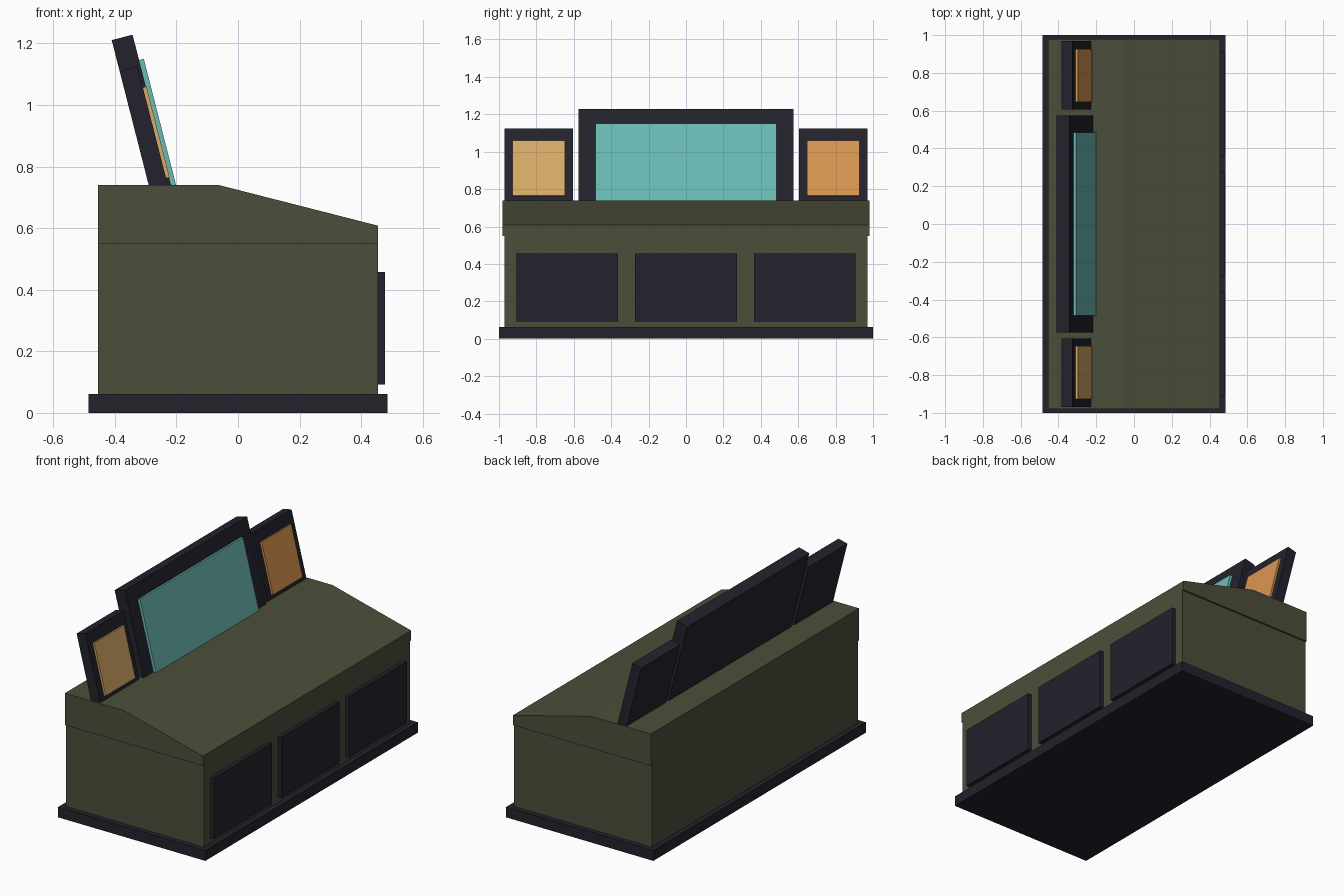
import bpy, bmesh, math

if "Cube" in bpy.data.objects:
    bpy.data.objects.remove(bpy.data.objects["Cube"])


def mat(name, hexcol):
    def lin(c):
        return c / 12.92 if c <= 0.04045 else ((c + 0.055) / 1.055) ** 2.4
    m = bpy.data.materials.new(name)
    m.diffuse_color = [lin(int(hexcol[i:i + 2], 16) / 255) for i in (0, 2, 4)] + [1]
    m.use_nodes = True
    m.node_tree.nodes["Principled BSDF"].inputs["Base Color"].default_value = m.diffuse_color
    return m


OLIVE = mat("olive", "4C4E3A")
DARK = mat("dark_navy", "23222D")
TEAL = mat("teal", "6BBBB5")
AMBER = mat("amber", "D8AB67")
ORANGE = mat("orange", "DA9650")


def prism(name, profile, y0, y1, material):
    """Extrude an (x, z) profile along y."""
    bm = bmesh.new()
    face = bm.faces.new([bm.verts.new((x, y0, z)) for x, z in profile])
    ext = bmesh.ops.extrude_face_region(bm, geom=[face])
    for v in ext["geom"]:
        if isinstance(v, bmesh.types.BMVert):
            v.co.y = y1
    bmesh.ops.recalc_face_normals(bm, faces=bm.faces)
    me = bpy.data.meshes.new(name)
    bm.to_mesh(me)
    bm.free()
    me.materials.append(material)
    ob = bpy.data.objects.new(name, me)
    bpy.context.collection.objects.link(ob)
    return ob


def box(name, x0, x1, y0, y1, z0, z1, material):
    return prism(name, [(x0, z0), (x1, z0), (x1, z1), (x0, z1)], y0, y1, material)


TILT = 0.25
C, S = math.cos(TILT), math.sin(TILT)


def slab(name, d0, d1, l0, l1, y0, y1, material):
    """Leaning box: d = depth from the back plane, l = length up the lean."""
    pts = [(d0, l0), (d1, l0), (d1, l1), (d0, l1)]
    return prism(name, [(-0.29 + d * C - l * S, 0.74 + d * S + l * C) for d, l in pts],
                 y0, y1, material)


# Plinth, cabinet and sloped desk top
box("plinth", -0.485, 0.485, -1, 1, 0, 0.062, DARK)
box("cabinet", -0.455, 0.455, -0.97, 0.97, 0.03, 0.55, OLIVE)
prism("desk_top", [(-0.455, 0.55), (0.455, 0.55), (0.455, 0.608), (-0.062, 0.74),
                   (-0.455, 0.74)], -0.98, 0.98, OLIVE)

# Recess panels along the long side
for i, y in enumerate((-0.635, 0, 0.635)):
    box(f"side_panel_{i + 1}", 0.45, 0.478, y - 0.272, y + 0.272, 0.092, 0.457, DARK)

# Main leaning monitor
slab("main_monitor_frame", 0, 0.07, -0.06, 0.486, -0.575, 0.575, DARK)
slab("main_screen", 0.06, 0.086, -0.06, 0.401, -0.485, 0.485, TEAL)

# Two smaller side monitors
for side, sgn, col in (("left", -1, AMBER), ("right", 1, ORANGE)):
    ys = sorted((sgn * 0.605, sgn * 0.97))
    slab(f"{side}_monitor_frame", 0, 0.06, -0.06, 0.382, *ys, DARK)
    ys = sorted((sgn * 0.647, sgn * 0.927))
    slab(f"{side}_screen", 0.05, 0.072, 0.008, 0.312, *ys, col)
